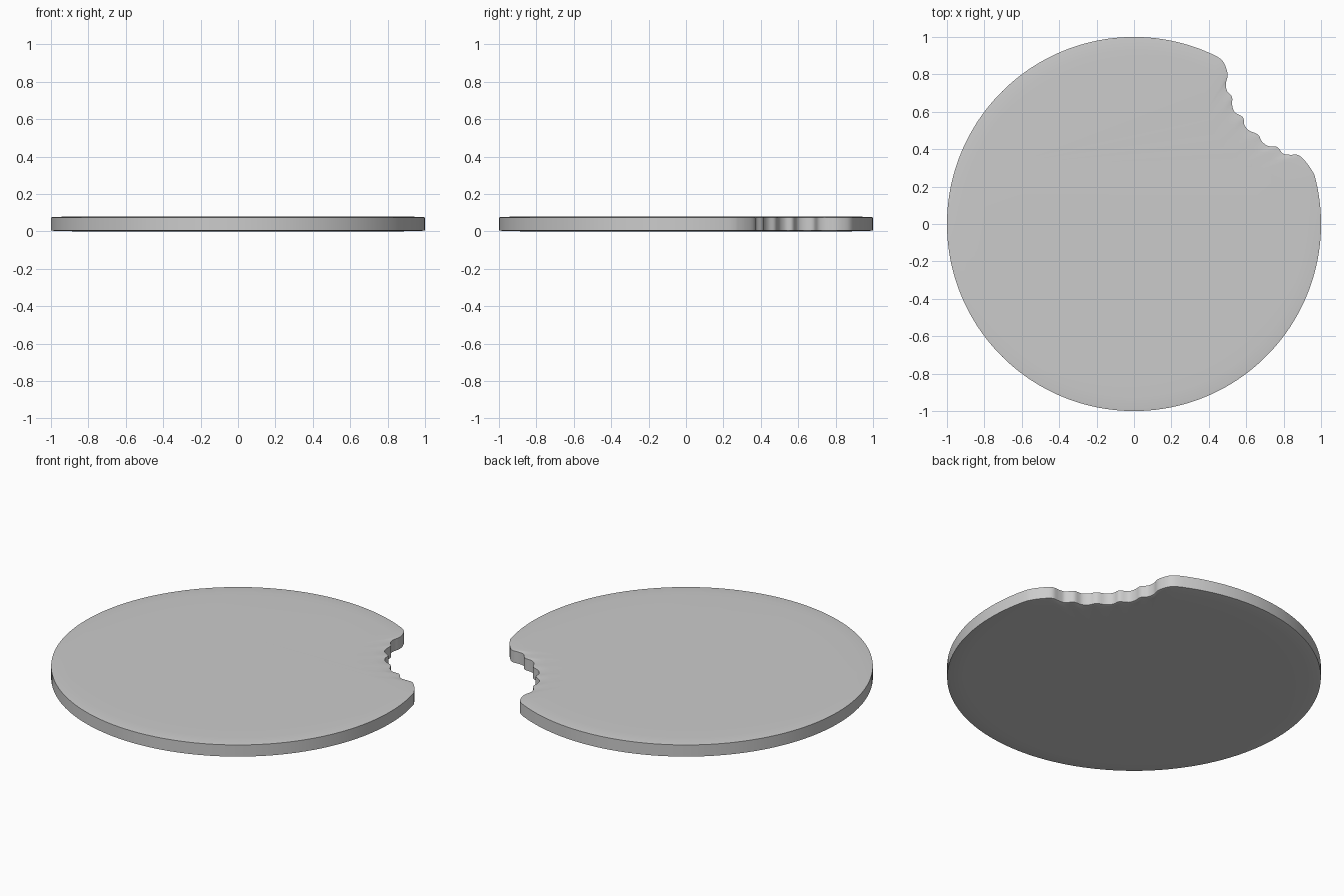
import bpy, bmesh
from math import cos, sin, radians
from mathutils import Vector

if "Cube" in bpy.data.objects:
    bpy.data.objects.remove(bpy.data.objects["Cube"])

# Bitten edge, from the top of the bite round to its right end
bite = [(0.391, 0.92), (0.435, 0.90), (0.473, 0.873), (0.495, 0.827), (0.50, 0.79), (0.491, 0.75),
        (0.498, 0.71), (0.524, 0.68), (0.525, 0.634), (0.54, 0.597),
        (0.583, 0.57), (0.589, 0.532), (0.615, 0.50), (0.663, 0.478),
        (0.684, 0.441), (0.717, 0.417), (0.765, 0.412), (0.797, 0.376),
        (0.835, 0.370), (0.882, 0.367), (0.93, 0.318), (0.9645, 0.264)]


def smooth_path(points, steps):
    """Catmull-Rom curve through the points."""
    p = [Vector(q) for q in points]
    p = [2 * p[0] - p[1]] + p + [2 * p[-1] - p[-2]]
    out = []
    for i in range(1, len(p) - 2):
        a, b, c, d = p[i - 1:i + 3]
        for k in range(steps):
            t = k / steps
            out.append(0.5 * (2 * b + (c - a) * t + (2 * a - 5 * b + 4 * c - d) * t * t
                              + (3 * b - a - 3 * c + d) * t ** 3))
    out.append(p[-2])
    return out


# Full outline: round rim, then the bite
N = 150
start, end = radians(67), radians(375.3)
rim = [Vector((cos(start + (end - start) * i / N), sin(start + (end - start) * i / N)))
       for i in range(1, N)]
outline = rim + smooth_path(bite, 4)[::-1]

# Rings from underside centre, over the rim, to the top centre (scale, height)
rings = [(0.8, 0.0), (0.92, 0.001), (0.985, 0.003), (1.0, 0.006),
         (1.0, 0.075), (0.985, 0.077), (0.92, 0.079), (0.8, 0.08)]
bm = bmesh.new()
loops = [[bm.verts.new((p.x * s, p.y * s, z)) for p in outline] for s, z in rings]
n = len(outline)
for lo, hi in zip(loops, loops[1:]):
    for i in range(n):
        j = (i + 1) % n
        bm.faces.new((lo[i], lo[j], hi[j], hi[i]))
bm.faces.new(loops[0][::-1])
bm.faces.new(loops[-1])
bmesh.ops.recalc_face_normals(bm, faces=bm.faces)

mesh = bpy.data.meshes.new("bitten_disc")
bm.to_mesh(mesh)
bm.free()
disc = bpy.data.objects.new("bitten_disc", mesh)
bpy.context.collection.objects.link(disc)
bpy.context.view_layer.objects.active = disc
disc.select_set(True)
bpy.ops.object.shade_smooth_by_angle(angle=radians(40))
